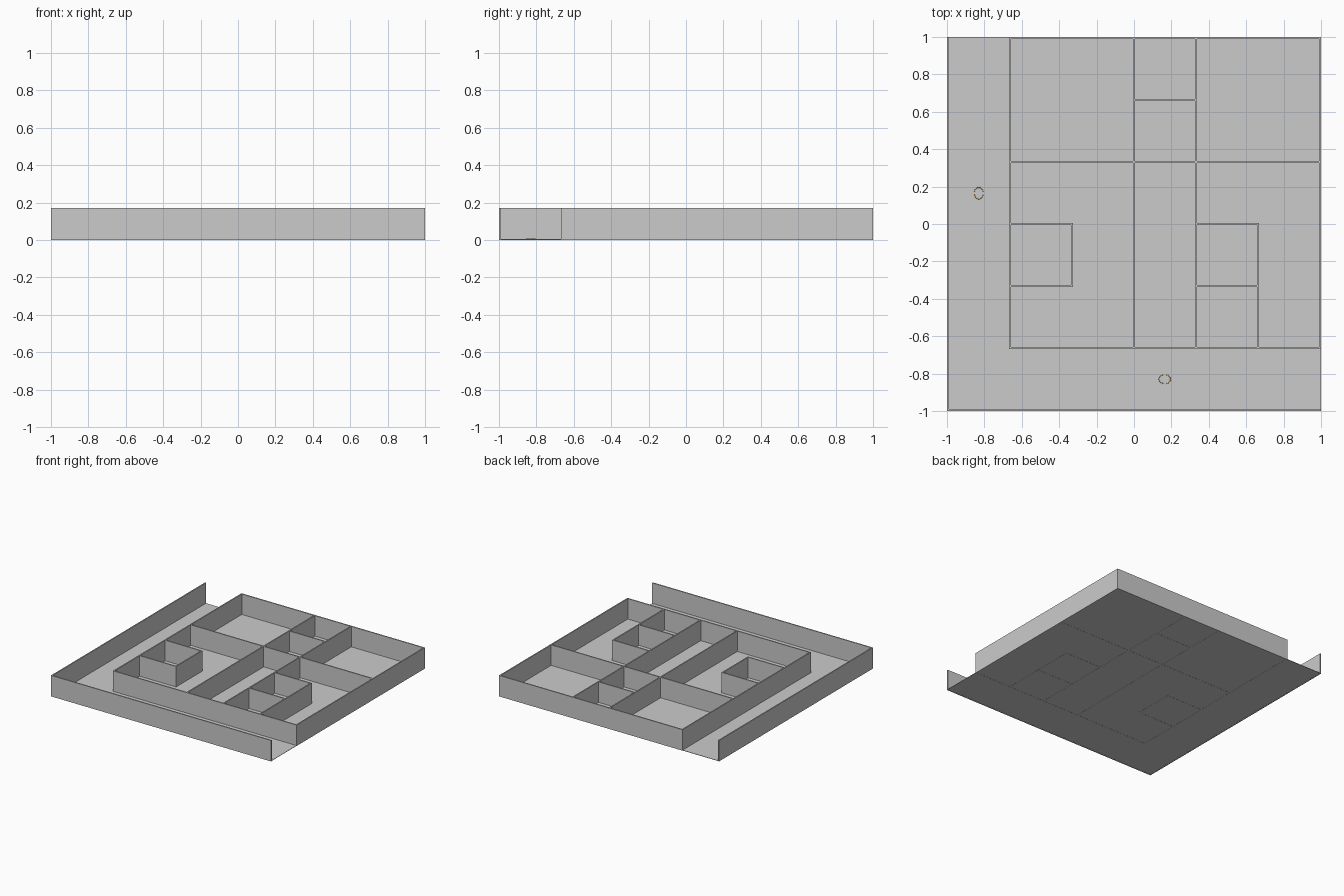
import bpy, math

if "Cube" in bpy.data.objects:
    bpy.data.objects.remove(bpy.data.objects["Cube"])

CELL = 0.3317      # grid spacing, six cells per side
T = 0.01           # wall thickness
H = 0.172          # wall height


def box(name, x0, x1, y0, y1, z0, z1):
    bpy.ops.mesh.primitive_cube_add(
        size=1, location=((x0 + x1) / 2, (y0 + y1) / 2, (z0 + z1) / 2))
    o = bpy.context.object
    o.name = name
    o.scale = (x1 - x0, y1 - y0, z1 - z0)
    bpy.ops.object.transform_apply(location=False, rotation=False, scale=True)
    return o


def wall(name, a, b):
    # wall between two grid points, measured in cells from the centre
    x0, x1 = sorted((a[0] * CELL, b[0] * CELL))
    y0, y1 = sorted((a[1] * CELL, b[1] * CELL))
    return box(name, x0 - T / 2, x1 + T / 2, y0 - T / 2, y1 + T / 2, 0, H)


# floor slab
box("floor", -1, 1, -1, 1, 0.001, 0.004)

# outer walls, with openings at back left and front right
wall("outer_wall_left", (-3, -3), (-3, 3))
wall("outer_wall_front", (-3, -3), (3, -3))
wall("outer_wall_back", (-2, 3), (3, 3))
wall("outer_wall_right", (3, -2), (3, 3))

# long walls dividing corridor and rooms
wall("corridor_wall_left", (-2, -2), (-2, 3))
wall("corridor_wall_front", (-2, -2), (3, -2))
wall("dividing_wall_middle", (0, -2), (0, 3))
wall("dividing_wall_right", (1, -2), (1, 3))
wall("dividing_wall_cross", (-2, 1), (3, 1))

# small closets
wall("back_closet_wall", (0, 2), (1, 2))
wall("left_closet_back", (-2, 0), (-1, 0))
wall("left_closet_side", (-1, 0), (-1, -1))
wall("left_closet_front", (-2, -1), (-1, -1))
wall("right_closet_back", (1, 0), (2, 0))
wall("right_closet_side", (2, 0), (2, -2))
wall("right_closet_middle", (1, -1), (2, -1))

# tiny orange ring markers lying on the corridor floor
orange = bpy.data.materials.new("orange")
orange.diffuse_color = (0.8, 0.5, 0.2, 1)
orange.use_nodes = True
orange.node_tree.nodes["Principled BSDF"].inputs["Base Color"].default_value = orange.diffuse_color
for i, (x, y, turn) in enumerate([(-0.83, 0.165, 90), (0.165, -0.83, 0)]):
    bpy.ops.mesh.primitive_torus_add(
        major_radius=0.027, minor_radius=0.002, major_segments=24,
        minor_segments=6, location=(x, y, 0.006),
        rotation=(0, 0, math.radians(turn)))
    ring = bpy.context.object
    ring.name = f"floor_marker_{i + 1}"
    ring.scale = (1.15, 0.9, 1)
    ring.data.materials.append(orange)
